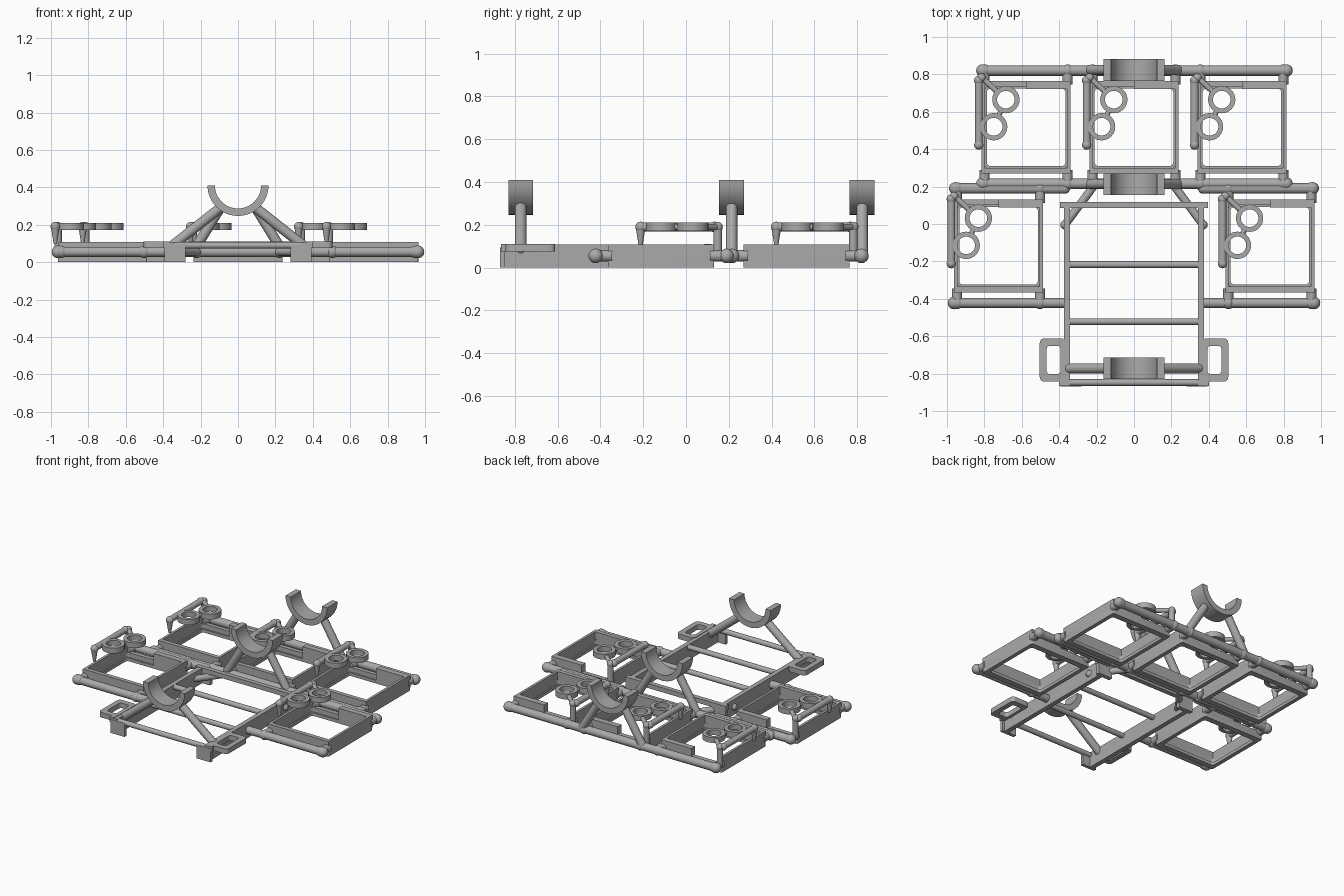
import bpy, bmesh, math
from mathutils import Vector

if "Cube" in bpy.data.objects:
    bpy.data.objects.remove(bpy.data.objects["Cube"])

grey = bpy.data.materials.new("plain grey")
grey.diffuse_color = (0.4, 0.4, 0.4, 1)
grey.use_nodes = True
grey.node_tree.nodes["Principled BSDF"].inputs["Base Color"].default_value = grey.diffuse_color


def finish(name, bm):
    bmesh.ops.recalc_face_normals(bm, faces=bm.faces)
    me = bpy.data.meshes.new(name)
    bm.to_mesh(me)
    bm.free()
    me.materials.append(grey)
    ob = bpy.data.objects.new(name, me)
    bpy.context.collection.objects.link(ob)
    bpy.ops.object.select_all(action='DESELECT')
    ob.select_set(True)
    bpy.context.view_layer.objects.active = ob
    bpy.ops.object.shade_smooth_by_angle(angle=math.radians(35))
    return ob


def box(bm, x0, x1, y0, y1, z0, z1):
    vs = bmesh.ops.create_cube(bm, size=1)["verts"]
    for v in vs:
        v.co = ((x0 + x1) / 2 + v.co.x * (x1 - x0),
                (y0 + y1) / 2 + v.co.y * (y1 - y0),
                (z0 + z1) / 2 + v.co.z * (z1 - z0))


def rod(bm, a, b, r, r2=None, balls=(0, 0)):
    """Round bar from a to b, with optional ball radius at each end."""
    a, b = Vector(a), Vector(b)
    d = b - a
    vs = bmesh.ops.create_cone(bm, cap_ends=True, segments=20, radius1=r,
                               radius2=r if r2 is None else r2, depth=d.length)["verts"]
    q = Vector((0, 0, 1)).rotation_difference(d)
    for v in vs:
        v.co = q @ v.co + (a + b) / 2
    for p, br in zip((a, b), balls):
        if br:
            for v in bmesh.ops.create_uvsphere(bm, u_segments=20, v_segments=12, radius=br)["verts"]:
                v.co += p


def loop_prism(bm, outer, inner, lift):
    """Closed band between two matching outlines, thickened by lift."""
    n = len(outer)
    o0, i0 = ([bm.verts.new(p) for p in ring] for ring in (outer, inner))
    o1, i1 = ([bm.verts.new(Vector(p) + Vector(lift)) for p in ring] for ring in (outer, inner))
    for k in range(n):
        j = (k + 1) % n
        for a, b in ((o0, i0), (i0, i1), (i1, o1), (o1, o0)):
            bm.faces.new((a[k], a[j], b[j], b[k]))


def round_rect(cx, cy, hx, hy, r, z):
    pts = []
    for q, (sx, sy) in enumerate(((1, 1), (-1, 1), (-1, -1), (1, -1))):
        for s in range(6):
            t = math.pi / 2 * (q + s / 5)
            pts.append((cx + sx * (hx - r) + r * math.cos(t),
                        cy + sy * (hy - r) + r * math.sin(t), z))
    return pts


def circle(cx, cy, r, z):
    return [(cx + r * math.cos(t * math.pi / 16), cy + r * math.sin(t * math.pi / 16), z) for t in range(32)]


PZ = 0.055    # height of the pipe frame
HX, HY = 0.238, 0.248
centres = [(-0.577, 0.517), (0, 0.517), (0.577, 0.517), (-0.724, -0.117), (0.726, -0.117)]

for n, (cx, cy) in enumerate(centres, 1):
    # open tray: low frame, bottom lip, tall walls with a half-width gap at the back
    bm = bmesh.new()
    loop_prism(bm, round_rect(cx, cy, HX, HY, 0.008, 0),
               round_rect(cx, cy, 0.21, 0.207, 0.02, 0), (0, 0, 0.022))
    loop_prism(bm, round_rect(cx, cy, HX, HY, 0.008, 0.02),
               round_rect(cx, cy, HX - 0.018, HY - 0.03, 0.02, 0.02), (0, 0, 0.035))
    for s in (-1, 1):
        x = cx + s * (HX - 0.009)
        box(bm, x - 0.009, x + 0.009, cy - HY, cy + HY, 0.05, 0.108)
    box(bm, cx - HX, cx + HX, cy - HY, cy - HY + 0.03, 0.05, 0.108)
    box(bm, cx, cx + HX, cy + HY - 0.042, cy + HY, 0.02, 0.108)
    finish(f"tray_{n}", bm)

    # short stubs joining tray corners to the pipes
    bm = bmesh.new()
    back = 0.82 if cy > 0 else 0.19
    front = 0.215 if cy > 0 else -0.422
    for s in (-1, 1):
        x = cx + s * 0.222
        rod(bm, (x, cy + HY - 0.02, PZ), (x, back, PZ), 0.027, balls=(0, 0.033))
        rod(bm, (x, cy - HY + 0.02, PZ), (x, front, PZ), 0.027, balls=(0, 0.033))
    finish(f"tray_stubs_{n}", bm)

    # raised arm with a tapered drop leg and a rear post
    bm = bmesh.new()
    ax, z = cx - 0.253, 0.19
    rod(bm, (ax, cy - 0.095, z), (ax, cy + 0.25, z), 0.021, balls=(0.025, 0.025))
    rod(bm, (ax, cy - 0.095, 0.1), (ax, cy - 0.095, z), 0.009, 0.023)
    rod(bm, (ax + 0.015, cy + 0.265, PZ), (ax + 0.015, cy + 0.265, z), 0.02, balls=(0, 0.024))
    rod(bm, (ax + 0.012, cy + 0.27, z), (cx - 0.155, cy + 0.19, z), 0.015)
    rod(bm, (ax, cy + 0.003, z), (cx - 0.23, cy + 0.003, z), 0.014)
    rod(bm, (cx - 0.145, cy + 0.066, z), (cx - 0.136, cy + 0.085, z), 0.014)
    finish(f"ring_arm_{n}", bm)

    # pair of rings
    bm = bmesh.new()
    for rx, ry in ((-0.108, 0.148), (-0.173, 0.003)):
        loop_prism(bm, circle(cx + rx, cy + ry, 0.073, 0.172),
                   circle(cx + rx, cy + ry, 0.047, 0.172), (0, 0, 0.038))
    finish(f"holder_rings_{n}", bm)

# long pipes
bm = bmesh.new()
rod(bm, (-0.81, 0.82, PZ), (0.815, 0.82, PZ), 0.028, balls=(0.034, 0.034))
rod(bm, (-0.81, 0.215, PZ), (0.815, 0.215, PZ), 0.028, balls=(0.034, 0.034))
for s in (-1, 1):
    rod(bm, (s * 0.955, 0.19, PZ), (s * 0.37, 0.19, PZ), 0.028, balls=(0.034, 0.028))
    rod(bm, (s * 0.962, -0.422, PZ), (s * 0.36, -0.422, PZ), 0.027, balls=(0.034, 0))
    rod(bm, (s * 0.21, 0.21, PZ), (s * 0.37, -0.005, PZ), 0.022, balls=(0.024, 0.024))
finish("pipe_frame", bm)

# ladder frame: side rails, end feet, cross bars
bm = bmesh.new()
for s in (-1, 1):
    a, b = sorted((s * 0.342, s * 0.375))
    box(bm, a, b, -0.865, 0.118, 0, 0.108)
    a, b = sorted((s * 0.282, s * 0.392))
    box(bm, a, b, -0.868, -0.845, 0, 0.095)
    box(bm, a, b, 0.088, 0.118, 0, 0.095)
finish("side_rails", bm)

bm = bmesh.new()
for y in (-0.848, -0.522, -0.217):
    rod(bm, (-0.35, y, 0.09), (0.35, y, 0.09), 0.018)
box(bm, -0.395, 0.395, 0.085, 0.118, 0.078, 0.11)
finish("cross_bars", bm)

# carry handles
for s, side in ((-1, "left"), (1, "right")):
    bm = bmesh.new()
    loop_prism(bm, round_rect(s * 0.435, -0.727, 0.069, 0.116, 0.025, 0.075),
               round_rect(s * 0.43, -0.727, 0.037, 0.076, 0.018, 0.075), (0, 0, 0.036))
    box(bm, s * 0.385 - 0.015, s * 0.385 + 0.015, -0.865, -0.83, 0.075, 0.111)
    finish(f"handle_{side}", bm)

# half-ring cradles on splayed legs
for name, y, foot, fz in (("front", -0.772, 0.355, 0.085), ("middle", 0.213, 0.24, PZ), ("back", 0.823, 0.24, PZ)):
    bm = bmesh.new()
    arcs = []
    for r in (0.163, 0.123):
        arcs.append([(r * math.cos(math.pi * (1 + t / 24)), y - 0.058, 0.41 + r * math.sin(math.pi * (1 + t / 24)))
                     for t in range(25)])
    outline = [bm.verts.new(p) for p in arcs[0]], [bm.verts.new(p) for p in arcs[1]]
    faces = [bm.faces.new((outline[0][k], outline[0][k + 1], outline[1][k + 1], outline[1][k])) for k in range(24)]
    ext = bmesh.ops.extrude_face_region(bm, geom=faces, use_keep_orig=True)["geom"]
    bmesh.ops.translate(bm, vec=(0, 0.116, 0), verts=[v for v in ext if isinstance(v, bmesh.types.BMVert)])
    finish(f"cradle_{name}", bm)
    bm = bmesh.new()
    for s in (-1, 1):
        rod(bm, (s * foot, y, fz), (s * 0.095, y, 0.29), 0.027, balls=(0.027, 0))
    finish(f"cradle_legs_{name}", bm)
